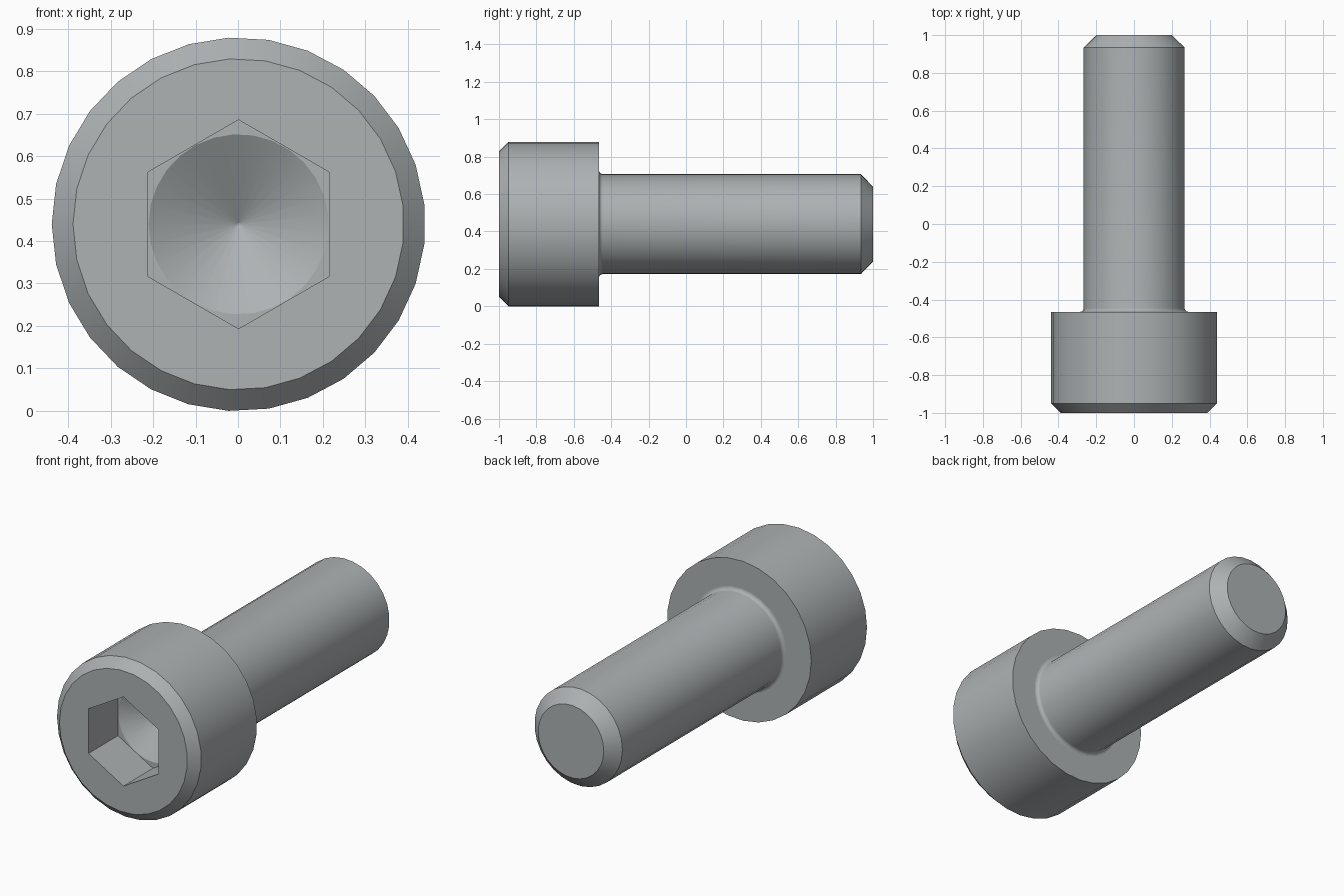
import bpy, bmesh
from math import sin, cos, pi, radians

cube = bpy.data.objects.get("Cube")
if cube:
    bpy.data.objects.remove(cube, do_unlink=True)

SIDES = 29
HEAD_R, FACE_R, HEAD_BACK = 0.44, 0.39, -0.465
SHAFT_R, TIP_R, FILLET = 0.268, 0.20, 0.02
HEX_HALF, HEX_FLOOR = 0.213, -0.743
CENTRE_Z = HEAD_R * cos(pi / (2 * SIDES))
CENTRE_X = HEAD_R * (1 - cos(pi / SIDES)) / 2

steel = bpy.data.materials.new("grey_steel")
steel.use_nodes = True
colour = (0.42, 0.445, 0.455, 1.0)
steel.diffuse_color = colour
steel.node_tree.nodes["Principled BSDF"].inputs["Base Color"].default_value = colour

bm = bmesh.new()


def ring(radius, y, sides=SIDES, start=pi):
    """Closed loop of vertices around the screw axis."""
    angles = [start + 2 * pi * i / sides for i in range(sides)]
    return [bm.verts.new((CENTRE_X + radius * cos(a), y, CENTRE_Z + radius * sin(a)))
            for a in angles]


def bridge(a, b):
    n = len(a)
    for i in range(n):
        bm.faces.new((a[i], a[(i + 1) % n], b[(i + 1) % n], b[i]))


def loft(rings):
    for a, b in zip(rings, rings[1:]):
        bridge(a, b)


def loop_edges(loop):
    return [bm.edges.get((loop[i - 1], loop[i])) for i in range(len(loop))]


# Turned body: chamfered head, fillet under the head, shaft, chamfered tip
fillet = [(SHAFT_R + FILLET * (1 - sin(radians(t))),
           HEAD_BACK + FILLET * (1 - cos(radians(t)))) for t in range(0, 91, 18)]
profile = [(FACE_R, -1), (HEAD_R, -0.95), (HEAD_R, HEAD_BACK),
           *fillet, (SHAFT_R, 0.935), (TIP_R, 1)]
body = [ring(r, y) for r, y in profile]
loft(body)
bm.faces.new(body[-1])

# Hexagonal socket walls
hex_r = HEX_HALF / cos(pi / 6)
hex_front = ring(hex_r, -1, 6, pi / 2)
hex_back = ring(hex_r, HEX_FLOOR, 6, pi / 2)
bridge(hex_front, hex_back)

# Drilled cone at the bottom of the socket
cone_r, point_r = HEX_HALF - 0.001, 0.003
cone_rim = ring(cone_r, HEX_FLOOR)
cone_point = ring(point_r, HEX_FLOOR + (cone_r - point_r) * sin(pi / 6) / cos(pi / 6))
bridge(cone_rim, cone_point)
bm.faces.new(cone_point)

# Flat faces with holes: head front and socket floor
for outer, inner in ((body[0], hex_front), (hex_back, cone_rim)):
    bmesh.ops.triangle_fill(bm, edges=loop_edges(outer) + loop_edges(inner),
                            use_beauty=True, normal=(0, -1, 0))
bmesh.ops.recalc_face_normals(bm, faces=bm.faces[:])

# Smooth round surfaces, crisp edges around every flat face
for face in bm.faces:
    face.smooth = True
for edge in bm.edges:
    under_head = all(abs(v.co.y - HEAD_BACK) < 1e-5 for v in edge.verts)
    edge.smooth = edge.calc_face_angle(0) < radians(25) and not under_head

mesh = bpy.data.meshes.new("socket_screw")
bm.to_mesh(mesh)
bm.free()
mesh.materials.append(steel)
screw = bpy.data.objects.new("socket_screw", mesh)
bpy.context.collection.objects.link(screw)
